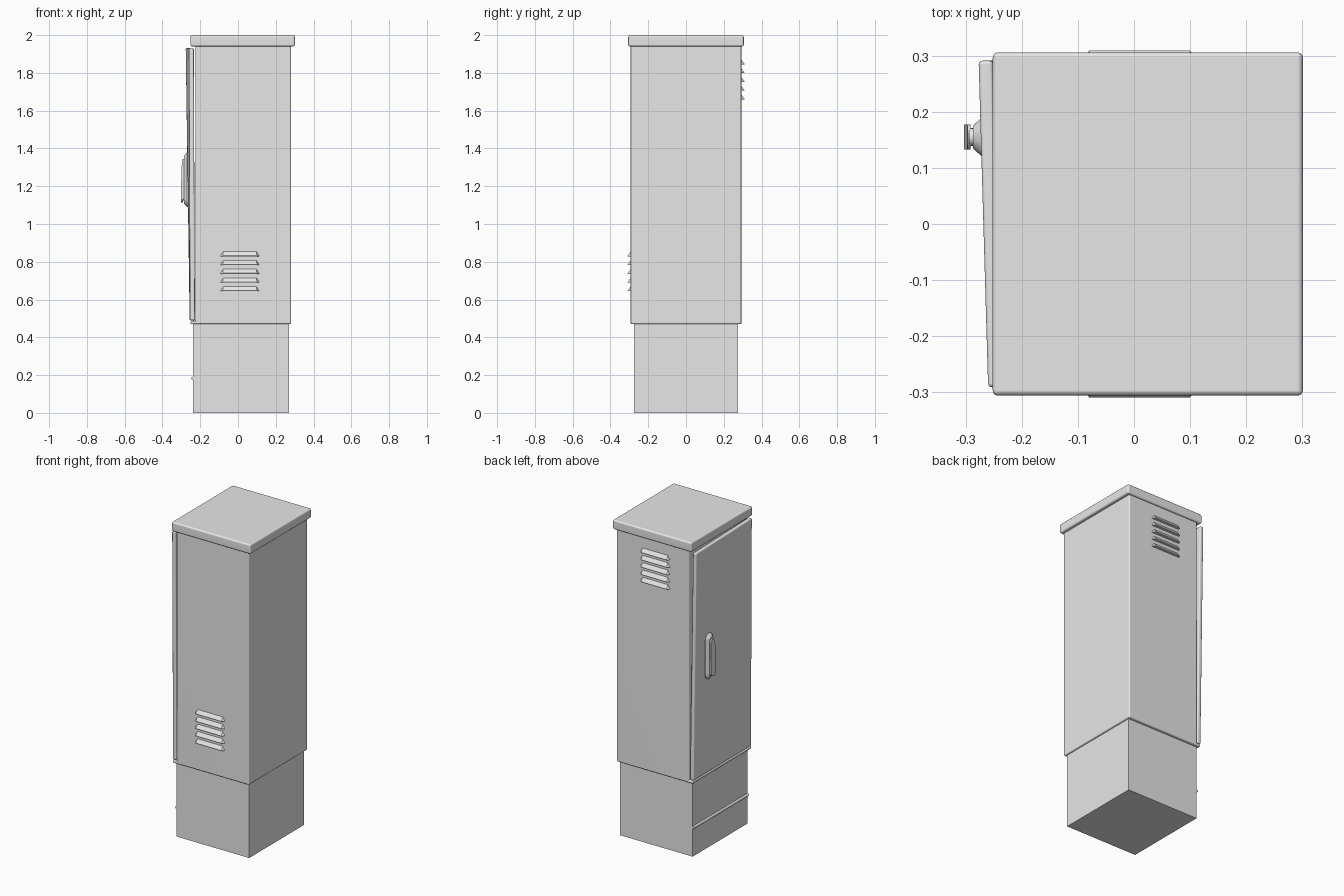
import bpy, bmesh, math
from mathutils import Vector

cube = bpy.data.objects.get("Cube")
if cube:
    bpy.data.objects.remove(cube, do_unlink=True)

grey = bpy.data.materials.new("painted grey metal")
grey.use_nodes = True
colour = (0.8, 0.8, 0.8, 1)
grey.diffuse_color = colour
grey.node_tree.nodes["Principled BSDF"].inputs["Base Color"].default_value = colour


def finish(name, bm, angle=40):
    bmesh.ops.recalc_face_normals(bm, faces=bm.faces)
    mesh = bpy.data.meshes.new(name)
    bm.to_mesh(mesh)
    bm.free()
    mesh.materials.append(grey)
    obj = bpy.data.objects.new(name, mesh)
    bpy.context.collection.objects.link(obj)
    bpy.ops.object.select_all(action='DESELECT')
    obj.select_set(True)
    bpy.context.view_layer.objects.active = obj
    bpy.ops.object.shade_smooth_by_angle(angle=math.radians(angle))
    weighted = obj.modifiers.new("Even shading", 'WEIGHTED_NORMAL')
    weighted.keep_sharp = True
    return obj


def box(name, lo, hi, bevel=0.0, shape=None):
    """Box between two corners, optionally reshaped, with rounded edges."""
    bm = bmesh.new()
    bmesh.ops.create_cube(bm, size=1)
    for v in bm.verts:
        v.co = Vector([l + (c + 0.5) * (h - l) for c, l, h in zip(v.co, lo, hi)])
        if shape:
            shape(v.co)
    if bevel:
        bmesh.ops.bevel(bm, geom=bm.edges[:], offset=bevel, segments=3,
                        profile=0.5, affect='EDGES')
    return finish(name, bm)


def hull(name, points, angle=35):
    bm = bmesh.new()
    for p in points:
        bm.verts.new(p)
    bmesh.ops.convex_hull(bm, input=bm.verts[:])
    bmesh.ops.dissolve_limit(bm, angle_limit=0.01, verts=bm.verts[:], edges=bm.edges[:])
    return finish(name, bm, angle)


def capsule(x, z0, z1, r, y=0.155, steps=8):
    """Upright capsule outline in the door plane; x may vary with height."""
    ring = []
    for centre, start in ((z1 - r, 0), (z0 + r, math.pi)):
        for i in range(steps + 1):
            a = start + math.pi * i / steps
            z = centre + r * math.sin(a)
            ring.append((x(z) if callable(x) else x, y + r * math.cos(a), z))
    return ring


# Plinth, cabinet and lid
box("plinth", (-0.238, -0.274, 0), (0.27, 0.274, 0.49))
box("cabinet_body", (-0.225, -0.293, 0.47), (0.281, 0.293, 1.96), 0.008)
box("door_sill", (-0.252, -0.293, 0.47), (-0.2, 0.293, 0.487), 0.006)
box("lid", (-0.252, -0.306, 1.94), (0.301, 0.306, 2.0), 0.01)


# Door, sprung slightly open at its upper free corner
def lean(co):
    up = (co.z - 0.49) / 1.44
    free = (co.y + 0.291) / 0.582
    co.x -= up * (0.006 + 0.015 * free) + 0.002 * free


box("door", (-0.254, -0.291, 0.49), (-0.228, 0.291, 1.932), 0.007, lean)

# Door handle: tapered plate, neck and swing lever
hull("handle_plate", capsule(-0.25, 1.09, 1.38, 0.036)
     + capsule(-0.27, 1.09, 1.38, 0.036)
     + capsule(-0.287, 1.11, 1.36, 0.02))
hull("handle_neck", capsule(-0.28, 1.125, 1.345, 0.016)
     + capsule(-0.294, 1.125, 1.345, 0.016))


def lever_front(z):
    return -0.303 if z < 1.24 else -0.303 + (z - 1.24) * 0.07


hull("handle_lever", capsule(-0.291, 1.115, 1.34, 0.022)
     + capsule(lever_front, 1.115, 1.34, 0.022))

# Louvre vents: low on the front, high on the back
for side, name, bottom in ((-1, "front", 0.644), (1, "back", 1.66)):
    wall, lip = side * 0.288, side * 0.309
    for i in range(5):
        z = bottom + 0.0463 * i
        points = []
        for s in (-1, 1):
            points += [(0.01 + s * 0.105, wall, z),
                       (0.01 + s * 0.09, lip, z),
                       (0.01 + s * 0.09, lip, z + 0.003),
                       (0.01 + s * 0.105, wall, z + 0.004),
                       (0.01 + s * 0.087, wall, z + 0.032)]
        hull(f"{name}_louvre_{i + 1}", points, 20)

# Rounded rail across the plinth below the door
rail = []
for y in (-0.274, 0.274):
    for i in range(12):
        a = math.tau * i / 12
        rail.append((-0.239 + 0.009 * math.cos(a), y, 0.183 + 0.009 * math.sin(a)))
hull("plinth_rail", rail)
